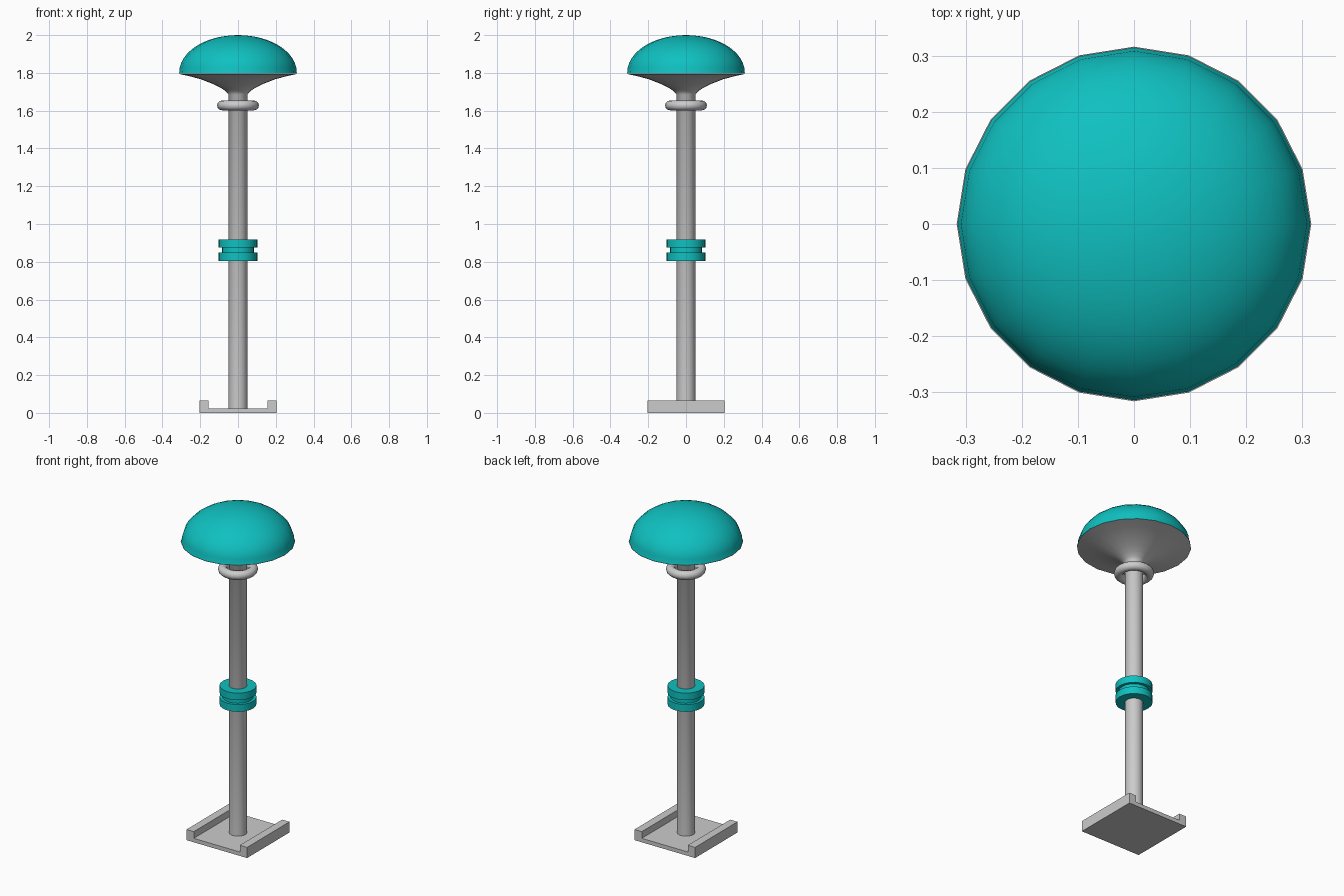
import bpy, bmesh, math

if "Cube" in bpy.data.objects:
    bpy.data.objects.remove(bpy.data.objects["Cube"])

SIDES = 20
teal = bpy.data.materials.new("teal")
teal.diffuse_color = (0.005, 0.53, 0.53, 1)
teal.use_nodes = True
teal.node_tree.nodes["Principled BSDF"].inputs["Base Color"].default_value = teal.diffuse_color


def finish(name, bm, mat=None, smooth=40):
    bmesh.ops.remove_doubles(bm, verts=bm.verts, dist=1e-5)
    bmesh.ops.recalc_face_normals(bm, faces=bm.faces)
    me = bpy.data.meshes.new(name)
    bm.to_mesh(me)
    bm.free()
    ob = bpy.data.objects.new(name, me)
    bpy.context.collection.objects.link(ob)
    if mat:
        me.materials.append(mat)
    if smooth:
        bpy.ops.object.select_all(action='DESELECT')
        ob.select_set(True)
        bpy.context.view_layer.objects.active = ob
        bpy.ops.object.shade_smooth_by_angle(angle=math.radians(smooth))
    return ob


def lathe(name, profile, mat=None, closed=False):
    """Spin an (r, z) profile around the z axis."""
    bm = bmesh.new()
    vs = [bm.verts.new((r, 0, z)) for r, z in profile]
    pairs = list(zip(vs, vs[1:])) + ([(vs[-1], vs[0])] if closed else [])
    edges = [bm.edges.new(p) for p in pairs]
    bmesh.ops.spin(bm, geom=vs + edges, cent=(0, 0, 0), axis=(0, 0, 1),
                   angle=math.tau, steps=SIDES)
    return finish(name, bm, mat)


# base: U-shaped channel extruded along y
half = [(0.204, 0), (0.204, 0.065), (0.155, 0.065), (0.155, 0.024)]
section = half + [(-x, z) for x, z in reversed(half)]
bm = bmesh.new()
face = bm.faces.new([bm.verts.new((x, -0.204, z)) for x, z in section])
ext = bmesh.ops.extrude_face_region(bm, geom=[face], use_keep_orig=True)
bmesh.ops.translate(bm, vec=(0, 0.408, 0),
                    verts=[g for g in ext["geom"] if isinstance(g, bmesh.types.BMVert)])
finish("base_channel", bm, smooth=0)

# pole flaring into the underside of the cap
lathe("pole_and_flare", [(0, 0.02), (0.05, 0.02), (0.05, 1.685), (0.064, 1.702),
                         (0.09, 1.72), (0.127, 1.739), (0.196, 1.766),
                         (0.255, 1.782), (0.316, 1.795)])

# domed cap with a small rim
dome = [(0.311 * math.cos(a), 1.803 + 0.197 * math.sin(a))
        for a in (math.pi / 2 * i / 12 for i in range(12))]
lathe("dome_cap", [(0.308, 1.796), (0.314, 1.796)] + dome + [(0, 2.0)], teal)

# rounded ring under the cap
ring = [(0.085 + 0.026 * math.cos(t), 1.628 + 0.026 * math.sin(t))
        for t in (math.tau * i / 12 for i in range(12))]
lathe("neck_ring", ring, closed=True)

# grooved collar halfway up
lathe("collar", [(0.048, 0.805), (0.102, 0.805), (0.102, 0.849), (0.085, 0.849),
                 (0.085, 0.876), (0.102, 0.876), (0.102, 0.919), (0.048, 0.919)],
      teal, closed=True)
